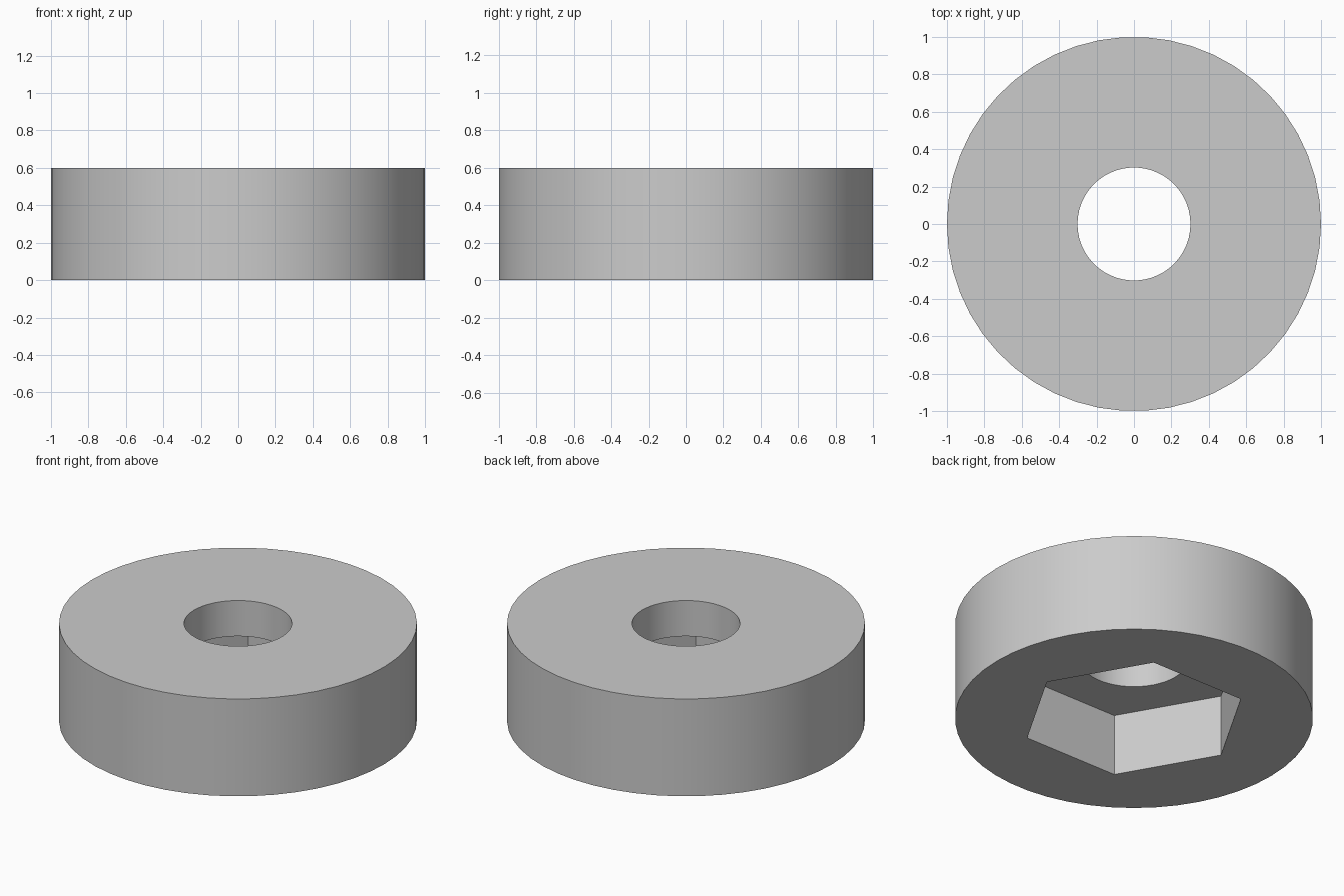
import bpy
import math

cube = bpy.data.objects.get("Cube")
if cube:
    bpy.data.objects.remove(cube, do_unlink=True)

HEIGHT = 0.6
RECESS_DEPTH = 0.38
MARGIN = 0.1  # overshoot so cutters pass cleanly through faces

grey = bpy.data.materials.new("light grey")
grey.use_nodes = True
grey.diffuse_color = (0.6, 0.6, 0.6, 1)
grey.node_tree.nodes["Principled BSDF"].inputs["Base Color"].default_value = (0.6, 0.6, 0.6, 1)


def prism(name, sides, radius, bottom, top):
    """Upright prism with a corner on the x axis."""
    bpy.ops.mesh.primitive_cylinder_add(vertices=sides, radius=radius, depth=top - bottom,
                                        location=(0, 0, (top + bottom) / 2),
                                        rotation=(0, 0, math.pi / 2))
    obj = bpy.context.object
    obj.name = name
    obj.data.materials.append(grey)
    bpy.ops.object.transform_apply(location=True, rotation=True, scale=True)
    return obj


# Round disc body
body = prism("disc_body", 50, 1.0, 0, HEIGHT)

# Through hole and hexagonal nut recess in the underside
cutters = [
    prism("bore_cutter", 50, 0.302, -MARGIN, HEIGHT + MARGIN),
    prism("hex_recess_cutter", 6, 0.635, -MARGIN, RECESS_DEPTH),
]

bpy.ops.object.select_all(action="DESELECT")
body.select_set(True)
bpy.context.view_layer.objects.active = body
for cutter in cutters:
    mod = body.modifiers.new(cutter.name, "BOOLEAN")
    mod.operation = "DIFFERENCE"
    mod.solver = "EXACT"
    mod.object = cutter
    bpy.ops.object.modifier_apply(modifier=mod.name)
    bpy.data.objects.remove(cutter, do_unlink=True)

# Smooth round walls, crisp rims and hexagon corners
bpy.ops.object.shade_smooth_by_angle(angle=math.radians(30))
